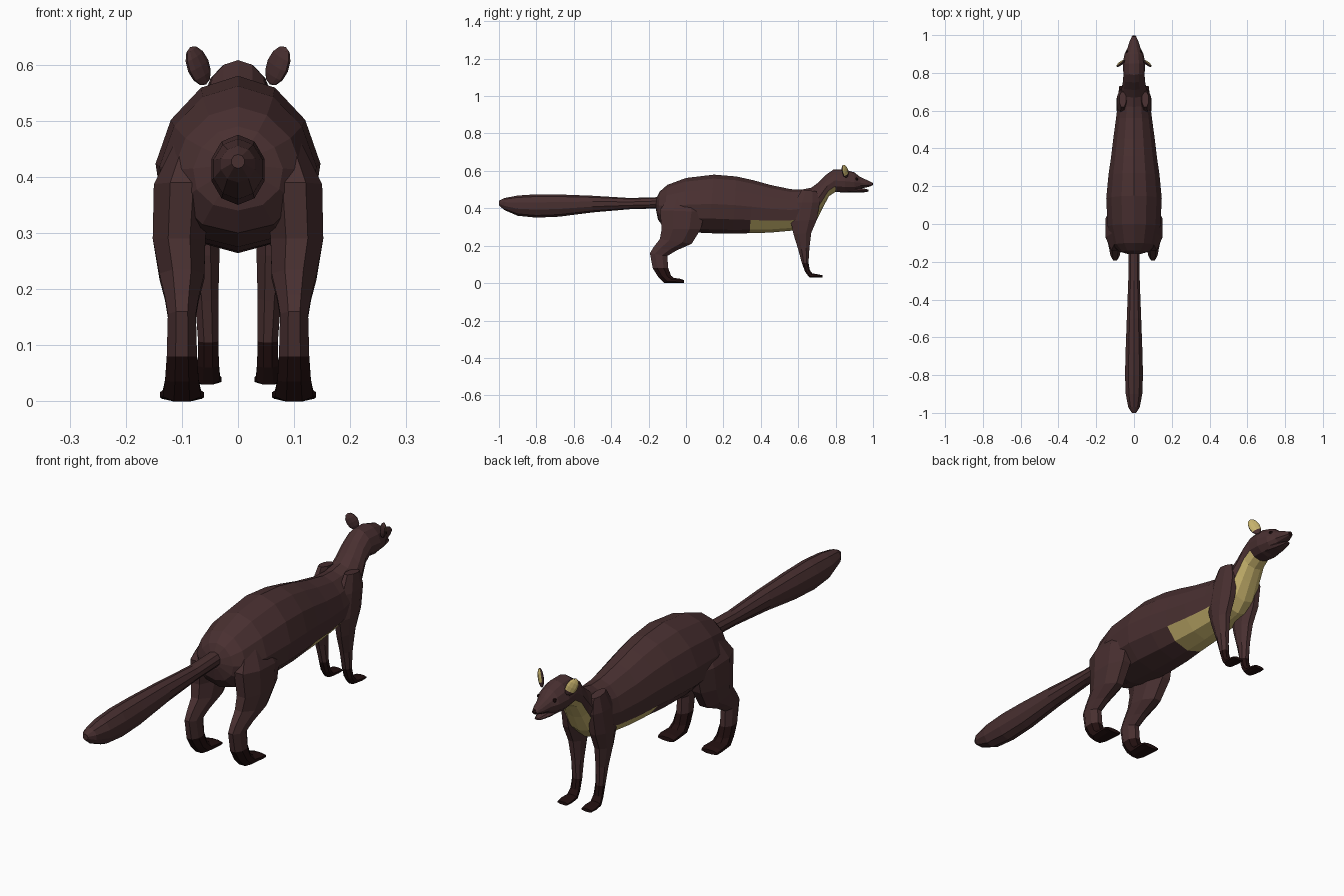
import bpy, bmesh, math
from mathutils import Matrix, Vector


def material(name, rgb):
    m = bpy.data.materials.new(name)
    m.diffuse_color = (*rgb, 1)
    return m


BROWN = material("brown fur", (0.066, 0.029, 0.030))
DARK = material("dark paws", (0.016, 0.005, 0.005))
CREAM = material("cream bib", (0.56, 0.44, 0.15))
MATS = [BROWN, DARK, CREAM]


def finish(bm, name):
    bmesh.ops.recalc_face_normals(bm, faces=bm.faces)
    me = bpy.data.meshes.new(name)
    bm.to_mesh(me)
    bm.free()
    for m in MATS:
        me.materials.append(m)
    ob = bpy.data.objects.new(name, me)
    bpy.context.collection.objects.link(ob)
    return ob


def loft(name, sections, n, rule=lambda ring, side: 0, egg=0.0, flat=False, side=1):
    """Each section: top y, top z, bottom y, bottom z, half width, centre x."""
    bm = bmesh.new()
    rings = []
    grow = 1 / math.cos(math.pi / n) if flat else 1
    for sec in sections:
        yt, zt, yb, zb, w = sec[:5]
        cx = sec[5] if len(sec) > 5 else 0
        ring = []
        for i in range(n):
            a = 2 * math.pi * (i + (0.5 if flat else 0)) / n
            c, s = math.cos(a) * grow, math.sin(a) * grow
            ring.append(bm.verts.new((side * (cx + w * s * (1 - egg * c)),
                                      (yt + yb) / 2 + (yt - yb) / 2 * c,
                                      (zt + zb) / 2 + (zt - zb) / 2 * c)))
        rings.append(ring)
    for r in range(len(rings) - 1):
        for i in range(n):
            j = (i + 1) % n
            f = bm.faces.new((rings[r][i], rings[r][j], rings[r + 1][j], rings[r + 1][i]))
            f.material_index = rule(r, i)
    bm.faces.new(rings[0]).material_index = rule(0, 0)
    bm.faces.new(rings[-1]).material_index = rule(len(rings) - 2, 0)
    return finish(bm, name)


# Body, neck and upper head in one skin, cream from belly to throat
body = [
    (-.16, .45, -.16, .39, .03), (-.14, .49, -.15, .34, .08),
    (-.10, .525, -.12, .30, .115), (0, .562, -.02, .275, .14),
    (.15, .58, .12, .267, .147), (.27, .57, .25, .264, .135),
    (.36, .55, .34, .267, .122), (.45, .525, .45, .27, .11),
    (.56, .502, .56, .28, .095), (.62, .50, .66, .30, .085),
    (.67, .51, .70, .34, .075), (.71, .54, .735, .41, .065),
    (.75, .58, .765, .465, .058), (.79, .608, .80, .488, .056),
    (.85, .607, .85, .483, .060), (.90, .592, .90, .487, .050),
    (.93, .568, .935, .505, .034), (.97, .55, .965, .512, .023),
    (.995, .537, .992, .519, .011),
]
loft("body", body, 12, lambda r, i: 2 if 6 <= r <= 12 and 4 <= i <= 7 else 0, egg=0.12)

# Lower jaw
loft("lower_jaw", [(.86, .53, .86, .485, .042), (.92, .512, .92, .484, .030),
                   (.96, .504, .96, .486, .018), (.977, .499, .977, .490, .010)], 8)

# Tail
loft("tail", [(-.13, .46, -.13, .40, .030), (-.30, .455, -.30, .395, .032),
              (-.50, .467, -.50, .378, .040), (-.68, .474, -.68, .355, .047),
              (-.80, .475, -.80, .350, .050), (-.90, .468, -.90, .360, .046),
              (-.97, .455, -.97, .390, .032), (-1.0, .44, -1.0, .415, .012)], 10)

# Legs: front edge, back edge, half width, centre x
hind = [
    (.05, .47, -.08, .48, .025, .08), (.10, .38, -.14, .39, .050, .10),
    (.08, .29, -.13, .29, .047, .105), (.03, .21, -.14, .235, .040, .10),
    (-.05, .175, -.175, .19, .030, .10), (-.10, .145, -.193, .16, .025, .10),
    (-.095, .08, -.178, .08, .027, .10), (-.08, .04, -.15, .035, .030, .10),
    (-.065, .028, -.115, .0, .034, .10), (-.03, .023, -.03, .0, .039, .10),
    (-.01, .016, -.01, .0, .036, .10),
]
fore = [
    (.70, .49, .62, .50, .018, .06), (.715, .43, .58, .43, .028, .062),
    (.70, .34, .56, .33, .031, .062), (.67, .27, .575, .26, .027, .06),
    (.66, .19, .60, .18, .021, .056), (.655, .11, .62, .105, .018, .053),
    (.662, .07, .637, .06, .019, .053), (.675, .052, .66, .03, .022, .054),
    (.705, .047, .70, .03, .026, .055), (.73, .042, .73, .03, .023, .055),
]


def ball(bm, radius, segs=10, rings=6):
    bmesh.ops.create_uvsphere(bm, u_segments=segs, v_segments=rings, radius=radius)


for s, label in ((1, "right"), (-1, "left")):
    loft(f"{label}_hind_leg", hind, 8, lambda r, i: int(r >= 6), flat=True, side=s)
    loft(f"{label}_front_leg", fore, 8, lambda r, i: int(r >= 5), flat=True, side=s)

    # Rounded ear, cream on the forward face
    bm = bmesh.new()
    ball(bm, 1)
    for f in bm.faces:
        c = f.calc_center_median()
        f.material_index = 2 if c.y > 0.2 and c.z > -0.3 else 0
    bm.transform(Matrix.Translation((s * .071, .85, .598))
                 @ Matrix.Rotation(-s * math.radians(38), 4, 'Z')
                 @ Matrix.Rotation(s * math.radians(28), 4, 'Y')
                 @ Matrix.Diagonal((.024, .010, .038, 1)))
    finish(bm, f"{label}_ear")

    # Eye
    bm = bmesh.new()
    ball(bm, .008, 8, 5)
    for f in bm.faces:
        f.material_index = 1
    bm.transform(Matrix.Translation((s * .036, .912, .556)))
    finish(bm, f"{label}_eye")

# Nose
bm = bmesh.new()
ball(bm, .010, 8, 5)
for f in bm.faces:
    f.material_index = 1
bm.transform(Matrix.Translation((0, .990, .530)))
finish(bm, "nose")
